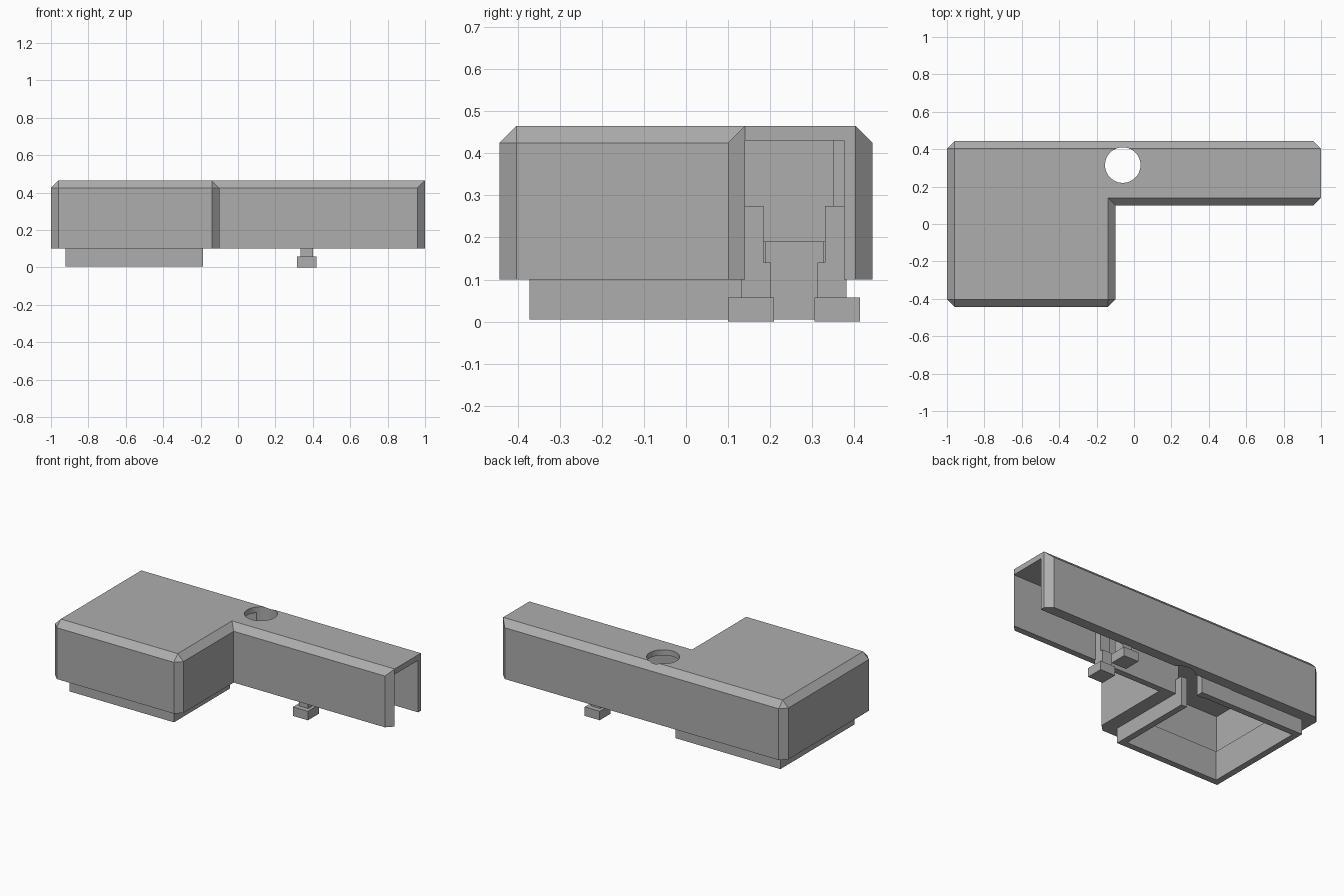
import bpy, bmesh
from mathutils import Vector

cube = bpy.data.objects.get("Cube")
if cube:
    bpy.data.objects.remove(cube, do_unlink=True)

GREY = (0.42, 0.42, 0.42, 1)
mat = bpy.data.materials.new("plain grey")
mat.use_nodes = True
mat.diffuse_color = GREY
mat.node_tree.nodes["Principled BSDF"].inputs["Base Color"].default_value = GREY


def make(name, bm):
    bmesh.ops.recalc_face_normals(bm, faces=bm.faces)
    me = bpy.data.meshes.new(name)
    bm.to_mesh(me)
    bm.free()
    me.materials.append(mat)
    ob = bpy.data.objects.new(name, me)
    bpy.context.collection.objects.link(ob)
    return ob


def prism(outline, z0, z1):
    bm = bmesh.new()
    face = bm.faces.new([bm.verts.new((x, y, z0)) for x, y in outline])
    top = bmesh.ops.extrude_face_region(bm, geom=[face])["geom"]
    verts = [v for v in top if isinstance(v, bmesh.types.BMVert)]
    bmesh.ops.translate(bm, verts=verts, vec=(0, 0, z1 - z0))
    return bm


def box(name, x0, x1, y0, y1, z0, z1):
    return make(name, prism([(x0, y0), (x1, y0), (x1, y1), (x0, y1)], z0, z1))


def cut(target, cutter):
    mod = target.modifiers.new("cut", "BOOLEAN")
    mod.operation = "DIFFERENCE"
    mod.solver = "EXACT"
    mod.object = cutter
    cutter.hide_render = True
    bpy.context.view_layer.objects.active = target
    bpy.ops.object.modifier_apply(modifier=mod.name)
    bpy.data.objects.remove(cutter, do_unlink=True)


# L-shaped cover with chamfered outer corners and top rim
BOTTOM, TOP, CEILING = 0.1, 0.465, 0.43
inner_corner = Vector((-0.1, 0.1))
bm = prism([(-1, -0.443), (-0.1, -0.443), inner_corner, (1, 0.1),
            (1, 0.443), (-1, 0.443)], BOTTOM, TOP)
edges = []
for e in bm.edges:
    a, b = (v.co for v in e.verts)
    upright = abs(a.z - b.z) > 0.1
    if upright and (a.xy - inner_corner).length > 0.01:
        edges.append(e)
    elif not upright and a.z > 0.4 and min(a.x, b.x) < 0.9:
        edges.append(e)
bmesh.ops.bevel(bm, geom=edges, offset=0.04, segments=1, affect="EDGES")
cover = make("cover", bm)

# Hollow interior, arm channel and round hole
cut(cover, box("cavity", -0.9, -0.21, -0.35, 0.35, -0.1, CEILING))
cut(cover, box("channel", -0.4, 1.1, 0.14, 0.376, -0.1, CEILING))
bm = bmesh.new()
bmesh.ops.create_cone(bm, cap_ends=True, segments=48, radius1=0.095, radius2=0.095, depth=2)
bmesh.ops.translate(bm, verts=bm.verts, vec=(-0.06, 0.315, 0))
cut(cover, make("drill", bm))

# Rectangular skirt below the cover, open towards the arm
skirt = box("skirt", -0.922, -0.188, -0.372, 0.372, 0.005, 0.19)
cut(skirt, box("skirt_inside", -0.882, -0.228, -0.332, 0.332, -0.1, 0.3))
cut(skirt, box("skirt_gap", -0.3, -0.1, 0.19, 0.325, -0.1, 0.3))

# Pair of stepped clips inside the arm
MID = 0.257
for side, word in ((-1, "front"), (1, "back")):
    def part(name, x0, x1, near, far, z0, z1):
        y0, y1 = sorted((MID + side * near, MID + side * far))
        return box(word + name, x0, x1, y0, y1, z0, z1)
    part("_clip_root", 0.335, 0.4, 0.073, 0.125, 0.14, 0.275)
    part("_clip_stem", 0.335, 0.4, 0.055, 0.125, 0.057, 0.14)
    part("_clip_foot", 0.315, 0.42, 0.048, 0.157, 0, 0.057)
